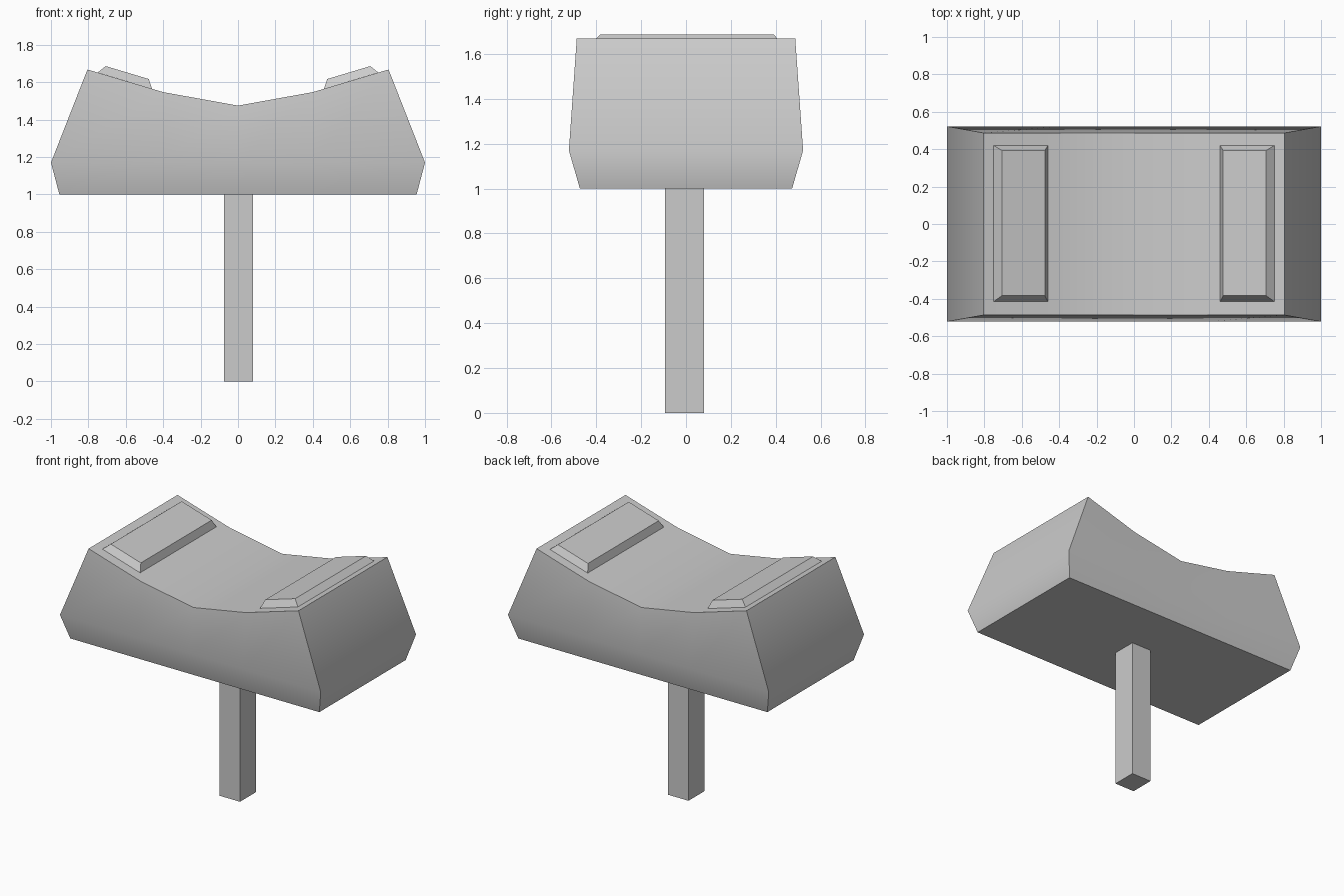
import bpy, math

if "Cube" in bpy.data.objects:
    bpy.data.objects.remove(bpy.data.objects["Cube"])


def make(name, verts, faces):
    mesh = bpy.data.meshes.new(name)
    mesh.from_pydata(verts, [], faces)
    obj = bpy.data.objects.new(name, mesh)
    bpy.context.collection.objects.link(obj)
    return obj


def frustum(name, base, top):
    """Solid between two matching four-sided loops."""
    sides = [(i, (i + 1) % 4, (i + 1) % 4 + 4, i + 4) for i in range(4)]
    return make(name, base + top, [(3, 2, 1, 0), (4, 5, 6, 7)] + sides)


def rect(x0, z0, x1, z1, y0, y1):
    return [(x0, y0, z0), (x1, y0, z1), (x1, y1, z1), (x0, y1, z0)]


# Saddle-topped head: cross-sections lofted along x (bottom x, middle x, top x, top z)
sections = [(-0.955, -1.0, -0.805, 1.668), (-0.4, -0.4, -0.4, 1.547),
            (0, 0, 0, 1.475),
            (0.4, 0.4, 0.4, 1.547), (0.955, 1.0, 0.805, 1.668)]
verts = []
for xb, xm, xt, zt in sections:
    verts += [(xb, -0.473, 1.0), (xm, -0.522, 1.17), (xt, -0.487, zt),
              (xt, 0.487, zt), (xm, 0.522, 1.17), (xb, 0.473, 1.0)]
faces = []
for s in range(4):
    for i in range(6):
        a, b = s * 6 + i, s * 6 + (i + 1) % 6
        faces.append((a, a + 6, b + 6, b))
faces += [(0, 1, 4, 5), (1, 2, 3, 4)]            # left end
faces += [(29, 28, 25, 24), (28, 27, 26, 25)]    # right end
head = make("head", verts, faces)
bpy.context.view_layer.objects.active = head
head.select_set(True)
bpy.ops.object.shade_smooth_by_angle(angle=math.radians(42))

# Handle post
frustum("post", rect(-0.075, 0, 0.081, 0, -0.094, 0.08),
        rect(-0.075, 1, 0.081, 1, -0.094, 0.08))

# Raised bevelled pads on the sloping shoulders
right = frustum("right_pad", rect(0.46, 1.565, 0.75, 1.652, -0.415, 0.42),
                rect(0.477, 1.617, 0.707, 1.686, -0.383, 0.393))
v = [(-p.co.x, p.co.y, p.co.z) for p in right.data.vertices]
make("left_pad", v, [tuple(reversed(f.vertices)) for f in right.data.polygons])
